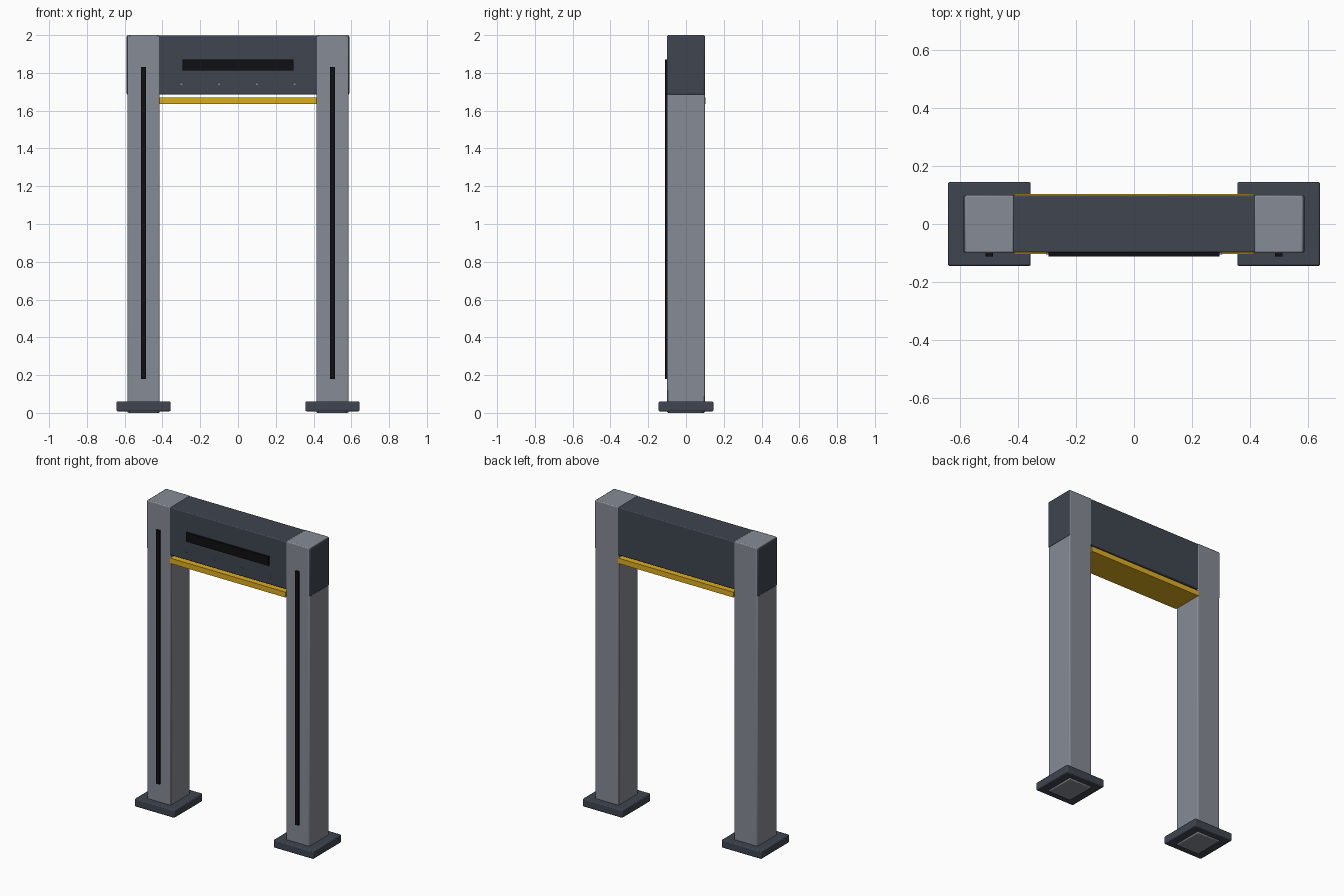
import bpy
from math import radians

if "Cube" in bpy.data.objects:
    bpy.data.objects.remove(bpy.data.objects["Cube"])


def material(name, rgb):
    m = bpy.data.materials.new(name)
    m.diffuse_color = (*rgb, 1)
    m.use_nodes = True
    m.node_tree.nodes["Principled BSDF"].inputs["Base Color"].default_value = m.diffuse_color
    return m


STEEL = material("steel_grey", (0.24, 0.26, 0.30))
DARK = material("dark_grey", (0.05, 0.06, 0.08))
YELLOW = material("yellow", (0.72, 0.42, 0.015))
BLACK = material("black", (0.005, 0.005, 0.006))


def box(name, x, y, z, mat, bevel=0.0):
    """Box from (min, max) ranges, with optional rounded edges."""
    ranges = (x, y, z)
    bpy.ops.mesh.primitive_cube_add(size=1, location=[(a + b) / 2 for a, b in ranges])
    ob = bpy.context.object
    ob.name = name
    ob.scale = [b - a for a, b in ranges]
    bpy.ops.object.transform_apply(location=False, rotation=False, scale=True)
    ob.data.materials.append(mat)
    if bevel:
        mod = ob.modifiers.new("rounded_edges", 'BEVEL')
        mod.width = bevel
        mod.segments = 2
        bpy.ops.object.shade_smooth_by_angle(angle=radians(40))
    return ob


# Columns with base plates and front light strips
for side, cx in (("left", -0.5), ("right", 0.5)):
    box(f"{side}_column", (cx - 0.085, cx + 0.085), (-0.1, 0.1), (0, 2), STEEL, 0.006)
    box(f"{side}_base_plate", (cx - 0.143, cx + 0.143), (-0.145, 0.145),
        (0.008, 0.06), DARK, 0.006)
    box(f"{side}_light_strip", (cx - 0.0125, cx + 0.0125), (-0.112, -0.095),
        (0.18, 1.83), BLACK)

# Header beam, slightly wider than the columns at its ends
box("header_beam", (-0.589, 0.589), (-0.099, 0.099), (1.685, 1.998), DARK, 0.006)

# Display panel on the header
box("display_panel", (-0.295, 0.295), (-0.112, -0.095), (1.812, 1.87), BLACK)

# Yellow warning bar just under the header
box("warning_bar", (-0.415, 0.415), (-0.104, 0.104), (1.635, 1.67), YELLOW)

# Row of small screws on the header front
for i in range(4):
    bpy.ops.mesh.primitive_cylinder_add(
        vertices=16, radius=0.005, depth=0.012,
        location=(-0.3 + 0.2 * i, -0.1, 1.74), rotation=(radians(90), 0, 0))
    screw = bpy.context.object
    screw.name = f"header_screw_{i + 1}"
    screw.data.materials.append(STEEL)
    bpy.ops.object.shade_smooth_by_angle(angle=radians(40))
